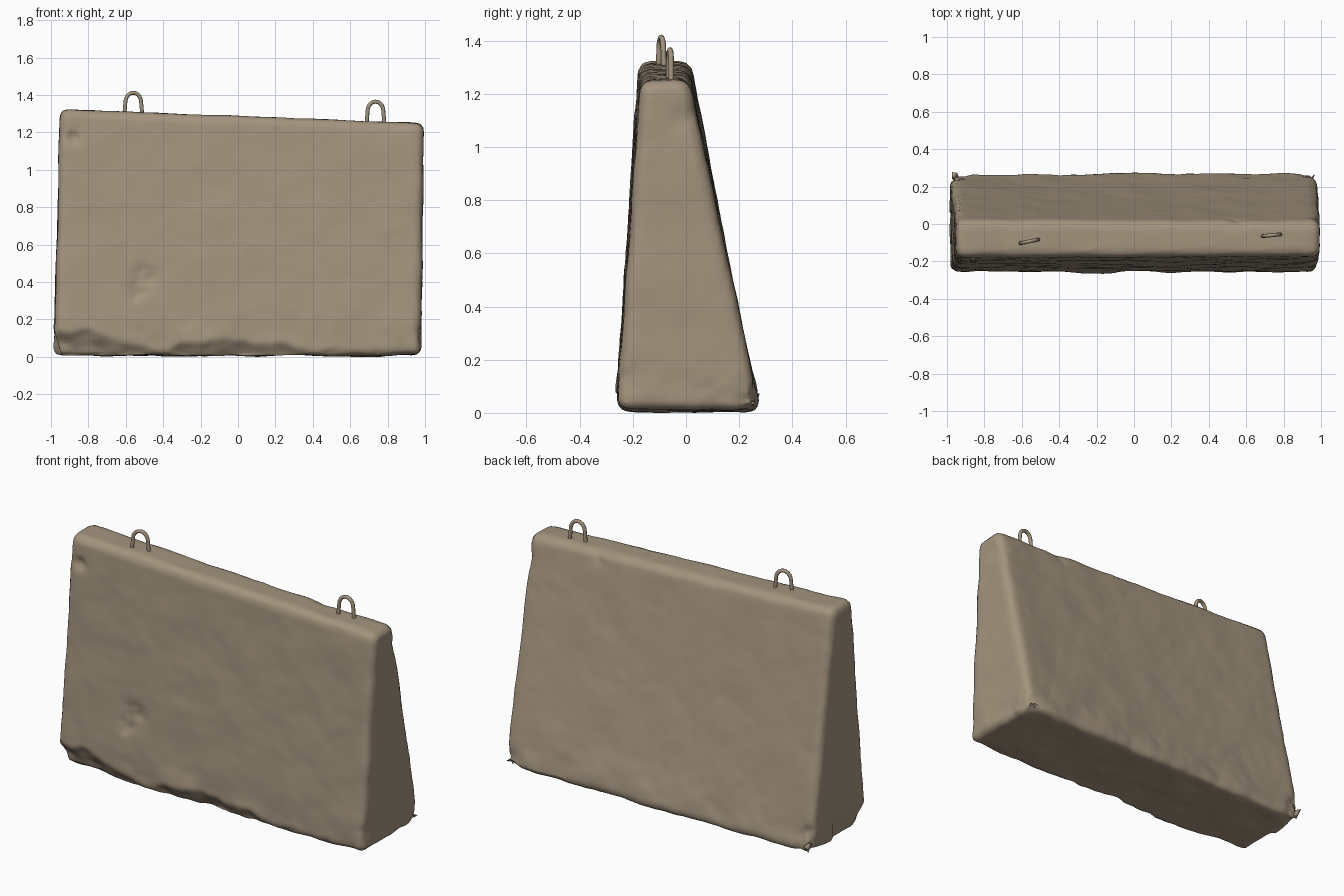
import bpy, bmesh, math
from mathutils import Vector, noise

if "Cube" in bpy.data.objects:
    bpy.data.objects.remove(bpy.data.objects["Cube"])

concrete = bpy.data.materials.new("weathered concrete")
concrete.diffuse_color = (0.37, 0.295, 0.21, 1)
concrete.use_nodes = True
concrete.node_tree.nodes["Principled BSDF"].inputs["Base Color"].default_value = concrete.diffuse_color


def smoothstep(a, b, v):
    t = max(0.0, min(1.0, (v - a) / (b - a)))
    return t * t * (3 - 2 * t)


# Tapered slab: eight corners, wide at the foot, top sloping down to the right
corners = {
    (-1, -1, -1): (-0.985, -0.265, 0.008), (1, -1, -1): (0.978, -0.262, 0.008),
    (-1, 1, -1): (-0.99, 0.272, 0.008), (1, 1, -1): (0.978, 0.28, 0.008),
    (-1, -1, 1): (-0.95, -0.178, 1.325), (1, -1, 1): (0.995, -0.17, 1.25),
    (-1, 1, 1): (-0.95, 0.018, 1.325), (1, 1, 1): (0.995, 0.01, 1.25),
}
bm = bmesh.new()
bmesh.ops.create_cube(bm, size=2)
for v in bm.verts:
    v.co = corners[tuple(round(c) for c in v.co)]
bmesh.ops.bevel(bm, geom=bm.edges[:], offset=0.042, segments=4, profile=0.5,
                affect='EDGES', clamp_overlap=True)
mesh = bpy.data.meshes.new("barrier_slab")
bm.to_mesh(mesh)
bm.free()
slab = bpy.data.objects.new("barrier_slab", mesh)
bpy.context.collection.objects.link(slab)
bpy.context.view_layer.objects.active = slab
slab.select_set(True)
remesh = slab.modifiers.new("even_grid", 'REMESH')
remesh.mode = 'VOXEL'
remesh.voxel_size = 0.018
bpy.ops.object.modifier_apply(modifier=remesh.name)

# Dents: centre, radius, depth
dents = [((-0.50, -0.24, 0.42), 0.10, 0.02), ((-0.55, -0.24, 0.34), 0.06, 0.02),
         ((-0.88, -0.18, 1.17), 0.05, 0.025), ((0.98, 0.0, 1.10), 0.08, 0.012),
         ((0.98, -0.2, 0.12), 0.08, 0.012), ((0.98, 0.1, 0.06), 0.09, 0.015),
         ((-0.95, 0.25, 0.12), 0.06, 0.02), ((0.55, 0.02, 1.24), 0.10, 0.010),
         ((-0.98, 0.26, 0.02), 0.12, 0.03), ((0.97, 0.27, 0.02), 0.12, 0.025)]

# Weathering: gentle waviness, dents and a broken lower front edge
for v in slab.data.vertices:
    p, n = v.co.copy(), v.normal.copy()
    low = 1 - smoothstep(0.05, 0.3, p.z)
    amp = 0.005 + 0.007 * low
    d = amp * noise.noise(p * 5) + 0.35 * amp * noise.noise(p * 14 + Vector((7, 3, 1)))
    for c, r, depth in dents:
        q = (p - Vector(c)).length / r
        if q < 1.6:
            d -= depth * math.exp(-2.5 * q * q) * (1 + 0.8 * noise.noise(p * 25))
    q = p + n * d
    # ragged chips along the foot of the front face, deepest at the left corner
    chip = (0.06 + 0.12 * (1 - smoothstep(-1.0, -0.45, p.x))
            + 0.045 * math.exp(-((p.x + 0.02) / 0.16) ** 2)
            + 0.05 * noise.noise(Vector((p.x * 6, 2.0, 0))))
    chip *= 1 - 0.5 * smoothstep(0.35, 0.7, p.x)
    cut = -0.262 + 0.65 * (chip - p.z) + 0.015 * noise.noise(p * 12)
    if p.z < chip and q.y < cut and p.y < 0:
        q.y = min(cut, q.y + 0.06)
    # broken lower left corner
    left = -1.0 + 0.3 * max(0.0, 0.2 - p.z)
    if p.y < 0.05:
        q.x = max(q.x, left)
    q.z = max(q.z, 0.0)
    v.co = q
slab.data.update()
slab.data.materials.append(concrete)
for f in slab.data.polygons:
    f.use_smooth = True


# Lifting loops: bent wire arches sunk into the top
def lifting_loop(name, x, y, z_base, height, skew):
    curve = bpy.data.curves.new(name, 'CURVE')
    curve.dimensions = '3D'
    curve.bevel_depth = 0.0105
    curve.bevel_resolution = 2
    curve.use_fill_caps = True
    r = 0.042
    pts = [(-r - 0.008, -0.04)]
    for i in range(11):
        a = math.pi * (1 - i / 10)
        pts.append((r * math.cos(a), height - 0.06 + 0.05 * math.sin(a)))
    pts.append((r + 0.008, -0.04))
    spline = curve.splines.new('POLY')
    spline.points.add(len(pts) - 1)
    for point, (u, w) in zip(spline.points, pts):
        point.co = (x + u, y + u * skew, z_base + w, 1)
    curve.materials.append(concrete)
    obj = bpy.data.objects.new(name, curve)
    bpy.context.collection.objects.link(obj)
    bpy.ops.object.select_all(action='DESELECT')
    obj.select_set(True)
    bpy.context.view_layer.objects.active = obj
    bpy.ops.object.convert(target='MESH')
    bpy.ops.object.shade_smooth_by_angle(angle=math.radians(50))


lifting_loop("lifting_loop_left", -0.56, -0.093, 1.31, 0.112, 0.2)
lifting_loop("lifting_loop_right", 0.735, -0.06, 1.258, 0.117, 0.1)
